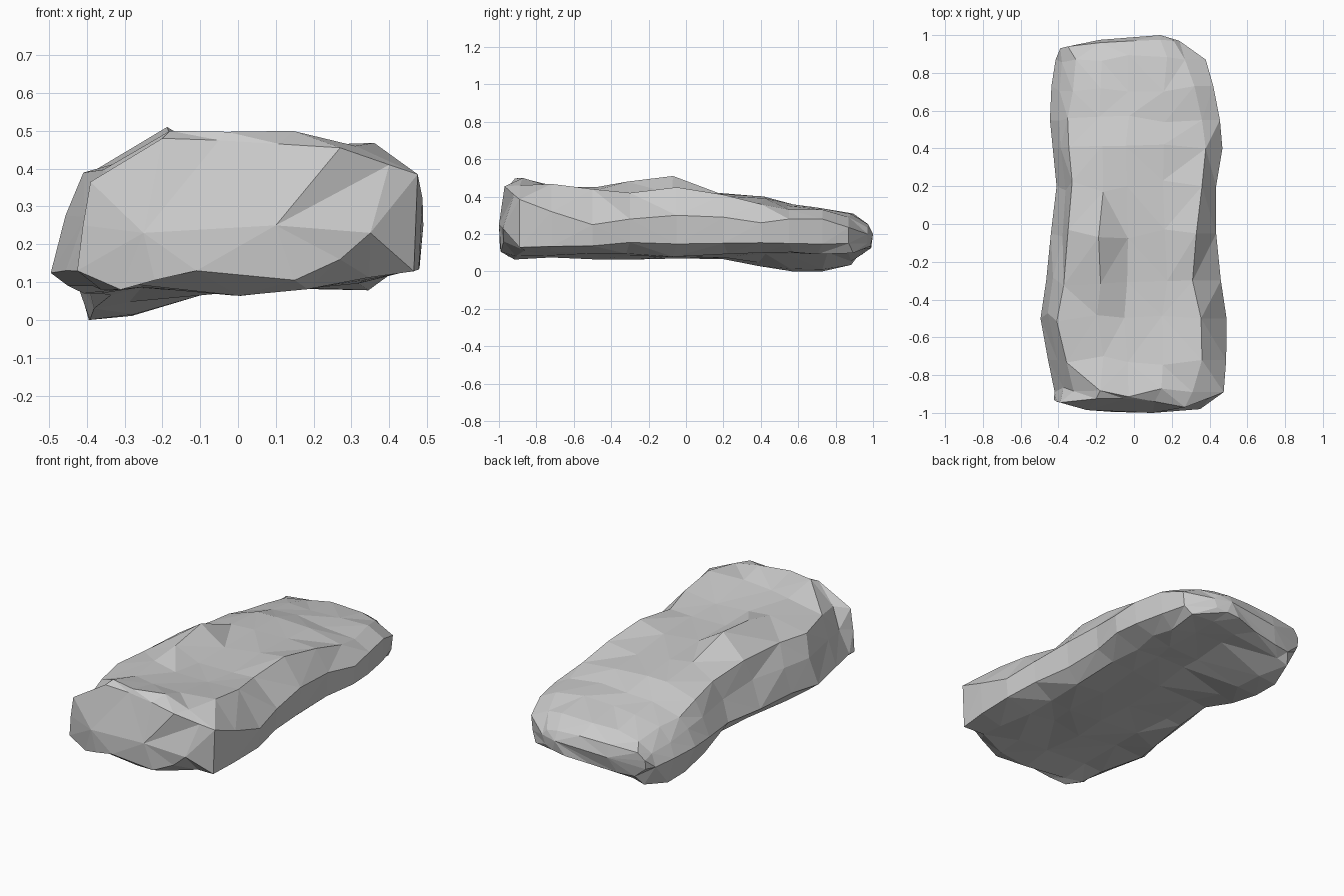
import bpy, bmesh, random
from mathutils import Vector

random.seed(11)

# Cross-sections along the rock:
# y, left x, right x, heights (left shoulder, ridge, middle), right shoulder x and z,
# right waist z, bottom (left, right)
sections = [
    (-0.89, -0.42, 0.475, 0.385, 0.50, 0.50, 0.31, 0.46, 0.385, 0.08, 0.11),
    (-0.72, -0.455, 0.488, 0.39, 0.455, 0.46, 0.36, 0.468, 0.32, 0.09, 0.10),
    (-0.50, -0.495, 0.49, 0.395, 0.45, 0.43, 0.355, 0.44, 0.25, 0.09, 0.10),
    (-0.30, -0.465, 0.46, 0.405, 0.48, 0.415, 0.31, 0.42, 0.28, 0.07, 0.09),
    (-0.05, -0.44, 0.435, 0.40, 0.51, 0.42, 0.33, 0.45, 0.30, 0.07, 0.085),
    (0.20, -0.41, 0.435, 0.37, 0.42, 0.41, 0.36, 0.41, 0.29, 0.065, 0.09),
    (0.40, -0.43, 0.468, 0.335, 0.40, 0.40, 0.38, 0.36, 0.26, 0.03, 0.10),
    (0.55, -0.445, 0.455, 0.305, 0.35, 0.36, 0.36, 0.33, 0.28, 0.0, 0.10),
    (0.73, -0.437, 0.42, 0.29, 0.33, 0.34, 0.32, 0.33, 0.28, 0.0, 0.09),
    (0.87, -0.415, 0.38, 0.265, 0.295, 0.315, 0.27, 0.29, 0.235, 0.035, 0.10),
]


def ring(y, xl, xr, shoulder_l, ridge, mid, sx, sz, waist, bot_l, bot_r):
    """Fourteen points round one section, clockwise from the lower left edge."""
    low = 0.13 if y < -0.4 else 0.145
    lift = 0.03 if y > 0.3 else 0  # hollow beside the low foot at the back left
    pts = [
        (xl, low), (xl + 0.045, (low + shoulder_l) / 2 + 0.01), (xl + 0.10, shoulder_l),
        (-0.18, ridge), (-0.04, mid), (0.16, mid - 0.003), (sx, sz),
        (xr, waist), (xr - 0.01, low + 0.005),
        (0.33, bot_r), (0.18, 0.088 + lift * 0.6), (0.0, 0.068 + lift),
        (-0.27, bot_l + 0.015), (xl + 0.06, bot_l),
    ]
    out = []
    for i, (x, z) in enumerate(pts):
        edge = i in (0, 6, 7, 8)
        dx = 0 if edge else random.uniform(-0.018, 0.018)
        dy = 0 if edge else random.uniform(-0.03, 0.03)
        dz = 0 if i in (3, 6, 7, 13) else random.uniform(-0.007, 0.007)
        out.append(Vector((x + dx, y + dy, z + dz)))
    return out


# Chipped end outlines, in the same order as the rings
front_end = [(-0.425, -0.93, 0.13), (-0.41, -0.94, 0.25), (-0.39, -0.945, 0.365),
             (-0.20, -0.925, 0.48), (-0.05, -0.925, 0.475), (0.11, -0.94, 0.465),
             (0.27, -0.97, 0.455), (0.40, -0.92, 0.41), (0.35, -0.98, 0.23),
             (0.27, -0.975, 0.16), (0.15, -0.99, 0.105), (-0.11, -0.995, 0.13),
             (-0.22, -0.98, 0.105), (-0.31, -0.95, 0.08)]
back_end = [(-0.39, 0.925, 0.15), (-0.39, 0.93, 0.20), (-0.35, 0.94, 0.24),
            (-0.18, 0.96, 0.25), (0.0, 0.97, 0.255), (0.14, 0.975, 0.25),
            (0.21, 0.97, 0.235), (0.24, 0.97, 0.20), (0.22, 0.97, 0.15),
            (0.16, 0.985, 0.135), (0.08, 0.99, 0.125), (-0.06, 0.96, 0.105),
            (-0.22, 0.94, 0.09), (-0.32, 0.925, 0.09)]

rings = [front_end] + [ring(*s) for s in sections] + [back_end]

# Skin the rings, splitting each quad along its shorter diagonal
bm = bmesh.new()
loops = [[bm.verts.new(p) for p in r] for r in rings]
n = len(loops[0])
for a, b in zip(loops, loops[1:]):
    for i in range(n):
        k = (i + 1) % n
        if (a[i].co - b[k].co).length < (a[k].co - b[i].co).length:
            bm.faces.new((a[i], a[k], b[k]))
            bm.faces.new((a[i], b[k], b[i]))
        else:
            bm.faces.new((a[i], a[k], b[i]))
            bm.faces.new((a[k], b[k], b[i]))

# Close each end with a short ridge of two points
for loop, left, right in ((loops[0], (-0.25, -0.985, 0.23), (0.10, -1.0, 0.25)),
                          (loops[-1], (-0.18, 0.975, 0.18), (0.14, 1.0, 0.20))):
    l, r = bm.verts.new(left), bm.verts.new(right)
    tip = [l if v.co.x < -0.08 else r for v in loop]
    for i in range(n):
        k = (i + 1) % n
        bm.faces.new((loop[i], loop[k], tip[i]))
        if tip[i] is not tip[k]:
            bm.faces.new((loop[k], tip[k], tip[i]))

bmesh.ops.recalc_face_normals(bm, faces=bm.faces)
mesh = bpy.data.meshes.new("rock_slab")
bm.to_mesh(mesh)
bm.free()
rock = bpy.data.objects.new("rock_slab", mesh)
bpy.context.collection.objects.link(rock)
